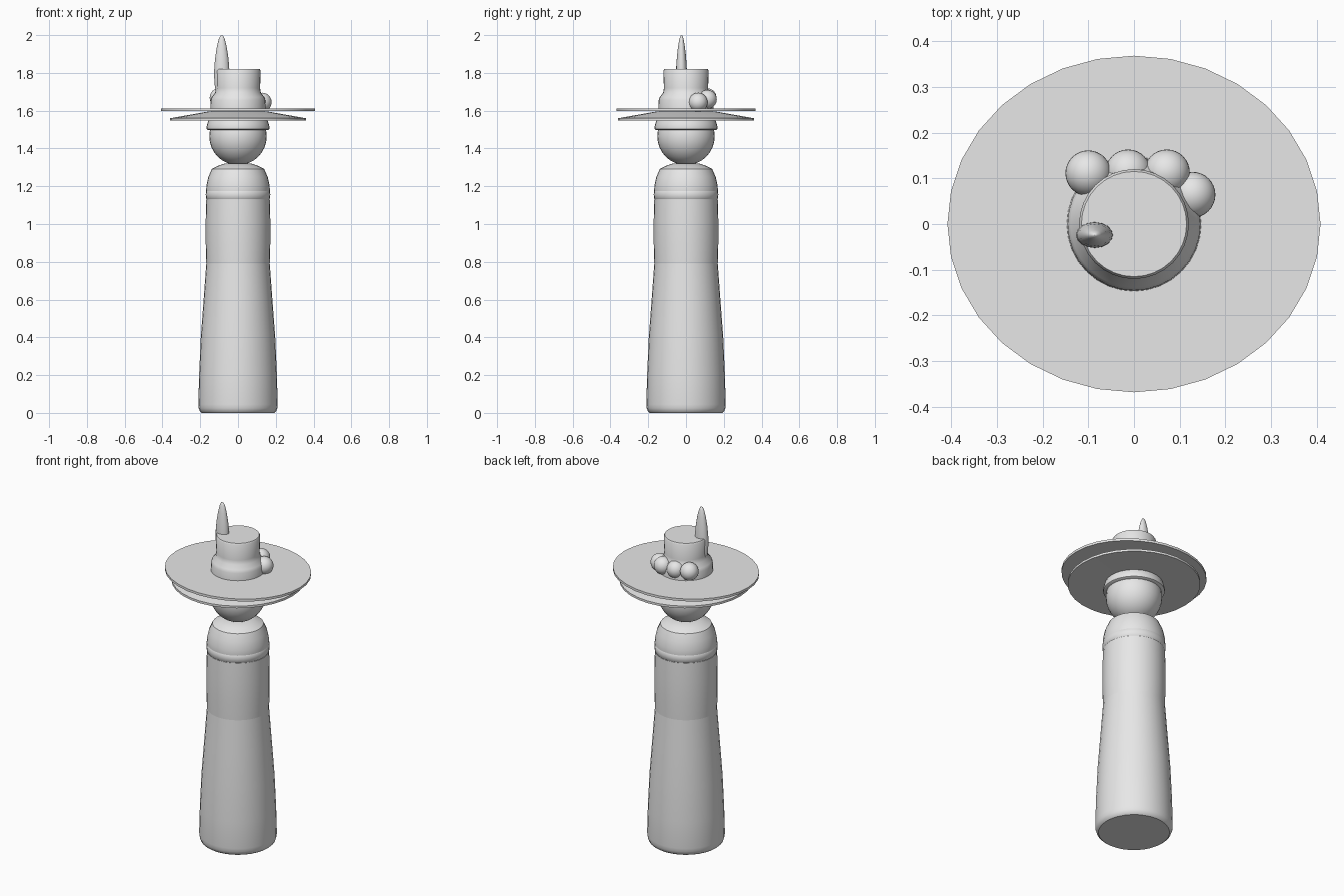
import bpy, math

if "Cube" in bpy.data.objects:
    bpy.data.objects.remove(bpy.data.objects["Cube"])

grey = bpy.data.materials.new("light grey")
grey.diffuse_color = (0.8, 0.8, 0.8, 1)
grey.use_nodes = True
grey.node_tree.nodes["Principled BSDF"].inputs["Base Color"].default_value = grey.diffuse_color


def finish(obj, name, angle=35):
    obj.name = name
    obj.data.materials.append(grey)
    bpy.ops.object.select_all(action='DESELECT')
    obj.select_set(True)
    bpy.context.view_layer.objects.active = obj
    bpy.ops.object.shade_smooth_by_angle(angle=math.radians(angle))
    return obj


def lathe(name, profile, loc=(0, 0, 0), sx=1, sy=1, n=32, angle=35):
    """Revolve (radius, z) points listed from bottom to top, capping the ends."""
    verts, faces = [], []
    for r, z in profile:
        for i in range(n):
            a = 2 * math.pi * i / n
            verts.append((r * sx * math.cos(a), r * sy * math.sin(a), z))
    for k in range(len(profile) - 1):
        for i in range(n):
            j = (i + 1) % n
            faces.append((k * n + i, k * n + j, (k + 1) * n + j, (k + 1) * n + i))
    faces.append(tuple(reversed(range(n))))
    faces.append(tuple(range(len(verts) - n, len(verts))))
    mesh = bpy.data.meshes.new(name)
    mesh.from_pydata(verts, [], faces)
    obj = bpy.data.objects.new(name, mesh)
    bpy.context.collection.objects.link(obj)
    obj.location = loc
    return finish(obj, name, angle)


def ball(name, r, loc):
    bpy.ops.mesh.primitive_uv_sphere_add(segments=32, ring_count=16, radius=r, location=loc)
    return finish(bpy.context.object, name)


# Long flared gown and the straight upper torso
lathe("gown", [(0.192, 0), (0.202, 0.008), (0.208, 0.025), (0.21, 0.045),
               (0.206, 0.2), (0.197, 0.4), (0.182, 0.6), (0.168, 0.79)])
lathe("torso", [(0.168, 0.79), (0.171, 0.9), (0.171, 1.02), (0.168, 1.13)])

# Rounded collar band and shoulders
lathe("collar_band", [(0.160, 1.125), (0.169, 1.135), (0.171, 1.155), (0.169, 1.175), (0.160, 1.185)], angle=50)
lathe("shoulders", [(0.166, 1.13), (0.169, 1.18), (0.167, 1.205), (0.157, 1.25),
                    (0.138, 1.292), (0.106, 1.308), (0.07, 1.32)])

# Head and the cap under the hat
ball("head", 0.152, (0, 0, 1.464))
lathe("cap", [(0.158, 1.497), (0.166, 1.502), (0.167, 1.512), (0.163, 1.53), (0.152, 1.56), (0.13, 1.59)])

# Lower brim slopes down to its rim, upper brim is a flat oval
lathe("lower_brim", [(0.10, 1.549), (0.359, 1.547), (0.359, 1.56), (0.16, 1.595), (0.10, 1.601)], angle=25)
lathe("upper_brim", [(1, 1.598), (1, 1.612)], sx=0.408, sy=0.368)

# Hat crown with a flared base
lathe("crown", [(0.147, 1.61), (0.145, 1.655), (0.139, 1.672), (0.121, 1.695),
                (0.117, 1.72), (0.12, 1.812), (0.115, 1.82)])

# Pompoms around the back of the crown
for i, (x, y, z) in enumerate([(-0.1, 0.111, 1.669), (-0.013, 0.113, 1.66),
                               (0.072, 0.113, 1.66), (0.128, 0.064, 1.645)]):
    ball(f"pompom_{i + 1}", 0.05, (x, y, z))

# Pointed feather
lathe("feather", [(0.7, 1.69), (0.9, 1.73), (1, 1.79), (0.95, 1.84), (0.82, 1.89), (0.62, 1.94),
                  (0.38, 1.98), (0.18, 1.996), (0.02, 2.0)],
      loc=(-0.086, -0.024, 0), sx=0.041, sy=0.029, n=16, angle=60)
